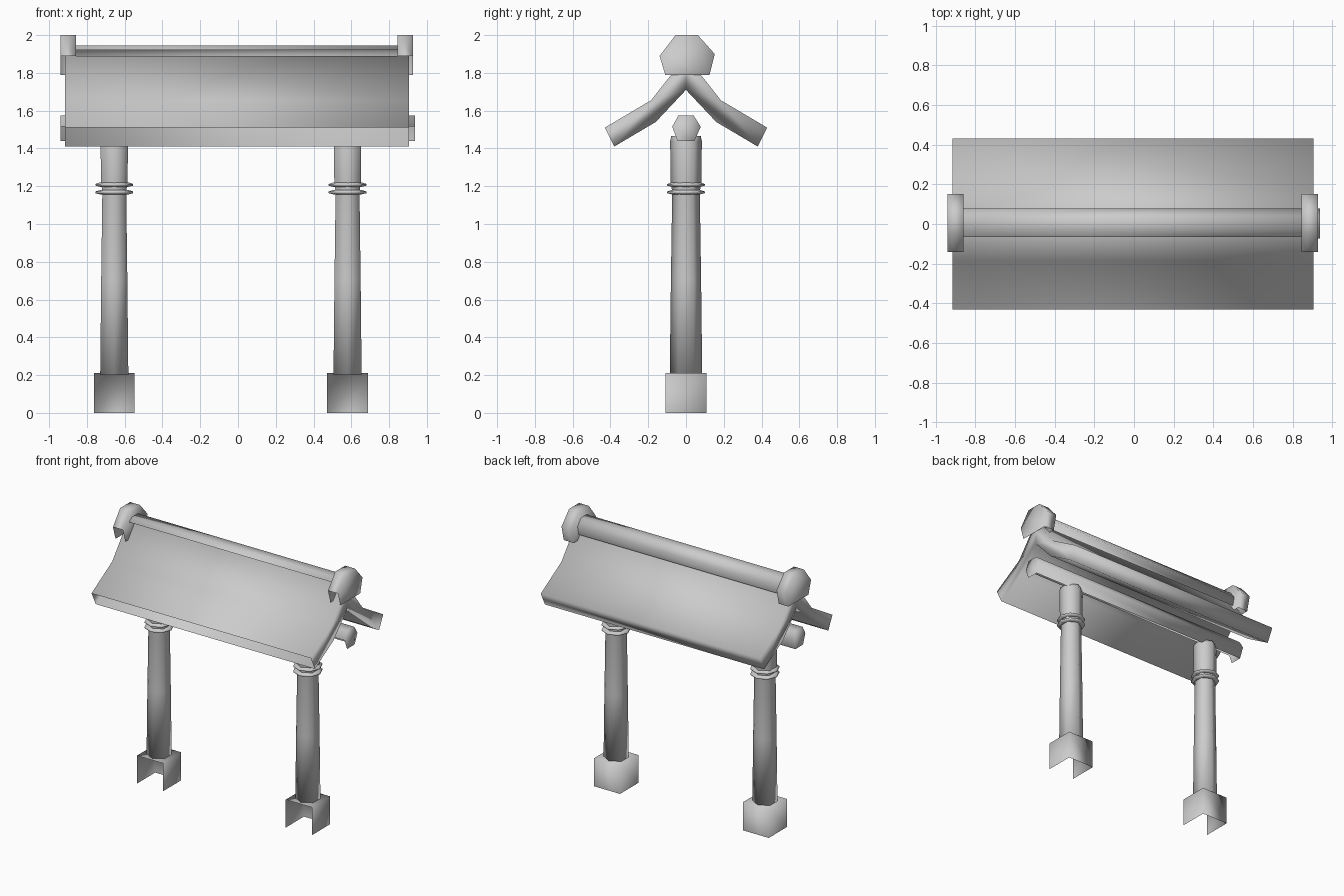
import bpy, bmesh, math

cube = bpy.data.objects.get("Cube")
if cube:
    bpy.data.objects.remove(cube, do_unlink=True)

grey = bpy.data.materials.new("plain_grey")
grey.use_nodes = True
colour = (0.6, 0.6, 0.6, 1)
grey.diffuse_color = colour
grey.node_tree.nodes["Principled BSDF"].inputs["Base Color"].default_value = colour


def finish(name, bm, open_shell=False):
    """Turn a closed bmesh into a smooth object, optionally open at front and underneath."""
    bmesh.ops.recalc_face_normals(bm, faces=bm.faces)
    if open_shell:
        bm.normal_update()
        gone = [f for f in bm.faces
                if (f.normal.y < -0.85 and f.normal.z < 0.1) or f.normal.z < -0.95]
        bmesh.ops.delete(bm, geom=gone, context='FACES')
    for f in bm.faces:
        f.smooth = True
    mesh = bpy.data.meshes.new(name)
    bm.to_mesh(mesh)
    bm.free()
    mesh.materials.append(grey)
    obj = bpy.data.objects.new(name, mesh)
    bpy.context.collection.objects.link(obj)


def bar(name, profile, x0, x1):
    """Extrude a (y, z) profile along x."""
    bm = bmesh.new()
    a, b = ([bm.verts.new((x, y, z)) for y, z in profile] for x in (x0, x1))
    bm.faces.new(a)
    bm.faces.new(b)
    n = len(profile)
    for i in range(n):
        j = (i + 1) % n
        bm.faces.new((a[i], a[j], b[j], b[i]))
    finish(name, bm, True)


def lathe(name, x, sides, rings):
    """Stack regular polygons of (radius, z) around a vertical axis."""
    bm = bmesh.new()
    loops = []
    for r, z in rings:
        angles = [math.tau * k / sides + math.pi / 2 for k in range(sides)]
        loops.append([bm.verts.new((x + r * math.cos(t), r * math.sin(t), z)) for t in angles])
    for a, b in zip(loops, loops[1:]):
        for i in range(sides):
            j = (i + 1) % sides
            bm.faces.new((a[i], a[j], b[j], b[i]))
    bm.faces.new(loops[0])
    bm.faces.new(loops[-1])
    finish(name, bm)


# Bent gable roof of even thickness
top = [(0.43, 1.51), (0.185, 1.655), (0, 1.89)]
under = [(0.38, 1.41), (0.16, 1.54), (0, 1.71)]
mirror = lambda pts: [(-y, z) for y, z in reversed(pts[:-1])]
bar("roof", top + mirror(top) + (under + mirror(under))[::-1], -0.915, 0.905)

# Ridge tube and its two end caps
bar("ridge_tube", [(-0.03, 1.945), (-0.066, 1.92), (-0.055, 1.83),
                   (0.065, 1.83), (0.079, 1.895), (0.04, 1.945)], -0.88, 0.87)
cap = [(-0.055, 2), (-0.14, 1.89), (-0.11, 1.79), (0.125, 1.79), (0.152, 1.9), (0.063, 2)]
bar("ridge_cap_right", cap, -0.94, -0.858)
bar("ridge_cap_left", cap, 0.845, 0.927)

# Cross beam under the roof
bar("cross_beam", [(-0.04, 1.575), (-0.073, 1.515), (-0.045, 1.44),
                   (0.045, 1.44), (0.078, 1.515), (0.04, 1.575)], -0.94, 0.937)

# Pillars with collar rings and square feet
for side, x in (("right", -0.655), ("left", 0.58)):
    lathe("pillar_" + side, x, 6,
          [(0.086, 0.2), (0.08, 0.7), (0.073, 1.17), (0.081, 1.22), (0.084, 1.44), (0.078, 1.465)])
    for part, z in (("lower", 1.16), ("upper", 1.2)):
        lathe(part + "_collar_" + side, x, 8,
              [(0.075, z - 0.003), (0.1, z + 0.003), (0.1, z + 0.012), (0.075, z + 0.02)])
    bar("foot_" + side, [(-0.108, 0), (0.108, 0), (0.108, 0.21), (-0.108, 0.21)],
        x - 0.108, x + 0.108)
